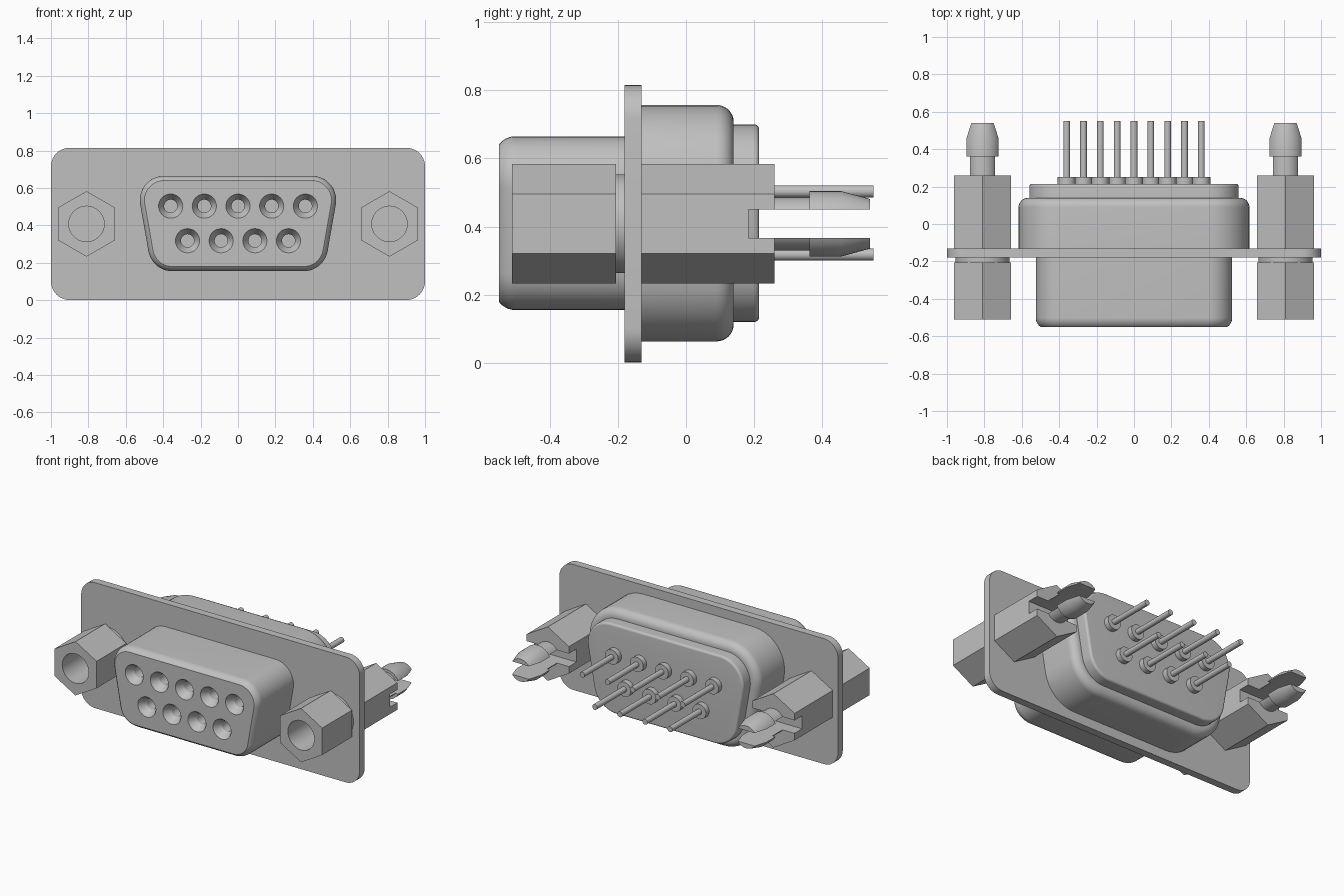
import bpy, bmesh
from math import sin, cos, radians, pi

if "Cube" in bpy.data.objects:
    bpy.data.objects.remove(bpy.data.objects["Cube"], do_unlink=True)

grey = bpy.data.materials.new("plain grey")
grey.use_nodes = True
COLOUR = (0.53, 0.53, 0.53, 1)
grey.diffuse_color = COLOUR
grey.node_tree.nodes["Principled BSDF"].inputs["Base Color"].default_value = COLOUR

MID = 0.408  # height of the connector's centre line


def loft(name, rings):
    """Join a run of closed rings into a capped solid."""
    bm = bmesh.new()
    loops = [[bm.verts.new(p) for p in ring] for ring in rings]
    n = len(loops[0])
    for a, b in zip(loops, loops[1:]):
        for i in range(n):
            j = (i + 1) % n
            bm.faces.new((a[i], a[j], b[j], b[i]))
    bm.faces.new(loops[0])
    bm.faces.new(loops[-1])
    bmesh.ops.recalc_face_normals(bm, faces=bm.faces)
    mesh = bpy.data.meshes.new(name)
    bm.to_mesh(mesh)
    bm.free()
    mesh.materials.append(grey)
    ob = bpy.data.objects.new(name, mesh)
    bpy.context.collection.objects.link(ob)
    return ob


def lathe(name, profile, x, z, sides=32):
    """Solid of revolution along y from (radius, y) pairs."""
    turn = [2 * pi * i / sides for i in range(sides)]
    return loft(name, [[(x + r * sin(a), y, z + r * cos(a)) for a in turn]
                       for r, y in profile])


def rounded(corners, radius, y, steps=10):
    """Ring of arcs around corner centres (x, z, start angle, end angle)."""
    ring = []
    for x, z, a0, a1 in corners:
        for i in range(steps + 1):
            a = radians(a0 + (a1 - a0) * i / steps)
            ring.append((x + radius * cos(a), y, z + radius * sin(a)))
    return ring


def d_ring(outset, y):
    """D-shaped outline with ten degree sides, grown by outset."""
    r, hi, lo = 0.13, 0.535, 0.285
    wt, wb = 0.395, 0.351
    return rounded([(wt, hi, -10, 90), (-wt, hi, 90, 190),
                    (-wb, lo, 190, 270), (wb, lo, 270, 350)], r + outset, y)


def box(name, x0, x1, y0, y1, z0, z1):
    return loft(name, [[(x0, y, z0), (x1, y, z0), (x1, y, z1), (x0, y, z1)]
                       for y in (y0, y1)])


def cut(ob, cutter):
    """Subtract the cutter for good and drop it."""
    cutter.hide_render = True
    mod = ob.modifiers.new("cut", "BOOLEAN")
    mod.operation, mod.solver, mod.object = "DIFFERENCE", "EXACT", cutter
    with bpy.context.temp_override(object=ob, active_object=ob):
        bpy.ops.object.modifier_apply(modifier=mod.name)
    bpy.data.objects.remove(cutter, do_unlink=True)


def fillet(outset, y, r, end=90, way=1, steps=8):
    """D rings rolling inwards from a wall towards an end face."""
    arc = [radians(end * i / steps) for i in range(steps + 1)]
    return [d_ring(outset - r * (1 - cos(a)), y + way * r * sin(a)) for a in arc]


# Mounting flange
cx, cz, cr = 0.9, 0.307, 0.1
flange = loft("flange", [rounded([(cx, MID + cz, 0, 90), (-cx, MID + cz, 90, 180),
                                  (-cx, MID - cz, 180, 270), (cx, MID - cz, 270, 360)],
                                 cr, y) for y in (-0.18, -0.13)])

# Front shell, rear shell and rear insulator
front = loft("front_shell", [d_ring(0, -0.17)] + fillet(0, -0.501, 0.06, 54, -1))
rear = loft("rear_shell", [d_ring(0.092, -0.14)] + fillet(0.092, 0.09, 0.05))
insulator = loft("rear_insulator", [d_ring(0.035, 0.1)] + fillet(0.035, 0.2, 0.015))

# Contacts: countersunk sockets in front, collared pins behind
contacts = [(0.18 * i, 0.503) for i in range(-2, 3)]
contacts += [(0.18 * i - 0.27, 0.318) for i in range(4)]
for i, (x, z) in enumerate(contacts, 1):
    cut(front, lathe("socket_cutter", [(0.071, -0.56), (0.065, -0.55), (0.035, -0.5),
                                       (0.035, -0.3)], x, z))
    lathe(f"pin_{i}", [(0.048, 0.2), (0.048, 0.25), (0.018, 0.25), (0.018, 0.55)], x, z, 24)

# Hex standoffs with split snap-in barbs, one on each side
for side, x in (("left", 0.81), ("right", -0.81)):
    nut = lathe(side + "_front_standoff", [(0.175, -0.51), (0.175, -0.205)], x, MID, 6)
    cut(nut, lathe("bore_cutter", [(0.095, -0.55), (0.095, -0.25)], x, MID))
    lathe(side + "_neck", [(0.145, -0.21), (0.145, -0.17)], x, MID, 48)
    block = lathe(side + "_rear_standoff", [(0.175, -0.135), (0.175, 0.26)], x, MID, 6)
    barb = lathe(side + "_barb", [(0.078, 0.25), (0.078, 0.362), (0.096, 0.362),
                                  (0.096, 0.455), (0.073, 0.54)], x, MID, 48)
    for part in (block, barb):
        cut(part, box("slot_cutter", x - 0.3, x + 0.3, 0.183, 0.7, MID - 0.042, MID + 0.042))

# Smooth the curved walls, keep the edges sharp
bpy.ops.object.select_all(action="DESELECT")
for ob in bpy.context.collection.objects:
    if ob.type == "MESH" and grey.name in ob.data.materials:
        ob.select_set(True)
        bpy.context.view_layer.objects.active = ob
bpy.ops.object.shade_smooth_by_angle(angle=radians(30))
